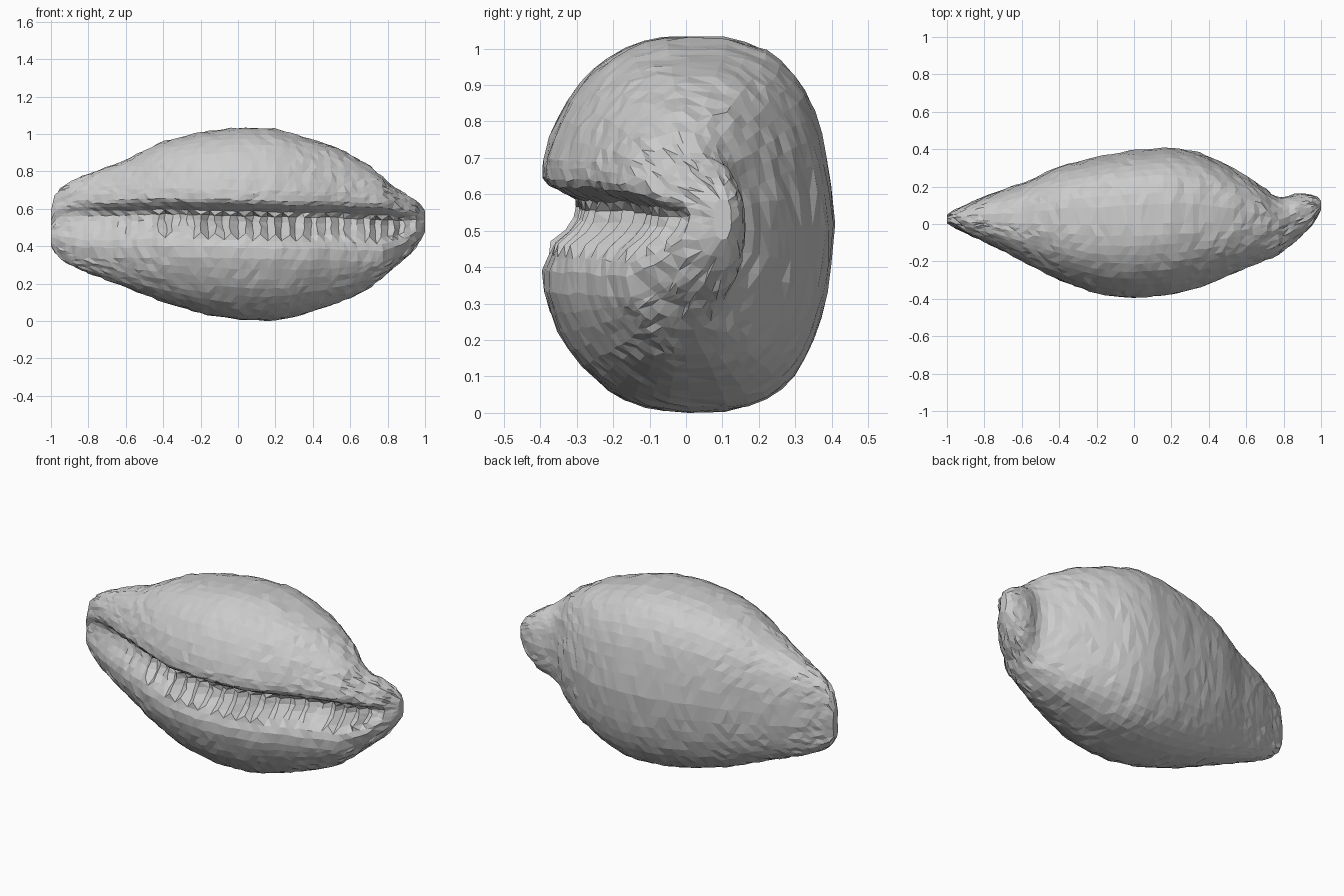
import bpy, bmesh, math, random

if "Cube" in bpy.data.objects:
    bpy.data.objects.remove(bpy.data.objects["Cube"])
random.seed(4)

# stations along the shell: x, z bottom, z top, y front, y back
STATIONS = [
    (-1.0, .40, .59, .00, .05), (-.97, .355, .69, -.02, .07), (-.9, .30, .745, -.06, .10),
    (-.8, .255, .785, -.11, .15), (-.6, .18, .86, -.21, .22), (-.4, .10, .96, -.31, .31),
    (-.2, .04, 1.01, -.385, .36), (0, .005, 1.035, -.405, .395), (.2, .0, 1.03, -.385, .41),
    (.35, .035, .985, -.35, .385), (.5, .085, .94, -.29, .315), (.6, .12, .89, -.25, .26),
    (.7, .175, .83, -.21, .19), (.77, .225, .775, -.19, .135), (.82, .285, .715, -.15, .15),
    (.87, .31, .695, -.10, .165), (.93, .37, .66, -.045, .16), (.97, .42, .63, .02, .15),
    (1.0, .475, .59, .075, .125)]
# aperture: x, depth
DEPTHS = [(-1, .01), (-.93, .03), (-.7, .085), (-.3, .12), (.2, .135), (.75, .135),
          (.85, .1), (.92, .055), (1, .0)]
# slot profile across the lips: z offset, share of depth
SLOT = [(.14, .02), (.11, .06), (.09, .18), (.07, .45), (.05, .8), (.025, 1), (-.005, .95),
        (-.035, .78), (-.07, .47), (-.105, .22), (-.145, .07)]


def lookup(table, x):
    for a, b in zip(table, table[1:]):
        if x <= b[0]:
            t = (x - a[0]) / (b[0] - a[0])
            return [p + (q - p) * t for p, q in zip(a[1:], b[1:])]
    return list(table[-1][1:])


def smooth_lookup(table, x):
    r = .02 * (1 - abs(x)) / (.1 + 1 - abs(x))
    samples = [lookup(table, x + d * r) for d in (-2, -1, 0, 1, 2)]
    return [sum(v) / 5 for v in zip(*samples)]


def section(x, tooth):
    zb, zt, yf, yb = smooth_lookup(STATIONS, x)
    zm, h = (zb + zt) / 2, (zt - zb) / 2
    # the crest stays near the middle plane except at the two ends
    ym = (yf + yb) / 2 * (.5 + .5 * max(0, min(1, (abs(x) - .5) / .3)))
    pts = []
    # boxy back from bottom to top
    for i in range(22):
        s = math.sin(-math.pi / 2 + math.pi * i / 22)
        w = math.copysign(abs(s) ** .8, s)
        y = (1 - abs(w) ** 3) ** (1 / 3) * (1 - .1 * abs(w)) if abs(w) < 1 else 0
        pts.append((ym + (yb - ym) * y, zm + h * w))

    def front(z):
        w = min(1, abs(z - zm) / h)
        return ym + (yf - ym) * (1 - w ** 2.2) ** (1 / 2.2) * 1.02

    # rounded lips with the toothed slot between them
    k = min(1, h / .25)
    a_top = math.asin(.18 * k / h)
    a_bot = -math.asin(.185 * k / h)
    for i in range(11):
        z = zm + h * math.sin(math.pi / 2 + (a_top - math.pi / 2) * i / 10)
        pts.append((front(z), z))
    depth = lookup(DEPTHS, x)[0]
    for i, (dz, share) in enumerate(SLOT):
        z = zm + (dz + .018) * k
        extra = tooth if 5 <= i <= 8 else 0
        pts.append((front(z) + depth * (share + extra), z))
    for i in range(10):
        z = zm + h * math.sin(a_bot + (-math.pi / 2 - a_bot) * i / 10)
        pts.append((front(z), z))
    return pts


# shell body lofted through the stations
bm = bmesh.new()
N = 58
rings = []
for i in range(N + 1):
    t = -1 + 2 * i / N
    x = .75 * t + .25 * math.sin(t * math.pi / 2)
    tooth = (1 if i % 2 else -1) * random.uniform(.03, .2) * max(0, min(1, (x + .8) / .5))
    ring = []
    for y, z in section(x, tooth):
        j = .005 if 0 < i < N else 0
        ring.append(bm.verts.new((x + random.uniform(-j, j) * 1.6, y + random.uniform(-j, j) * .6,
                                  z + random.uniform(-j, j) * .8)))
    rings.append(ring)
n = len(rings[0])
for a, b in zip(rings, rings[1:]):
    for k in range(n):
        m = (k + 1) % n
        bm.faces.new((a[k], a[m], b[m], b[k]))
bm.faces.new(rings[0][::-1])
bm.faces.new(rings[-1])
# chipped triangular facets, merged where they crowd at the tips
bmesh.ops.remove_doubles(bm, verts=bm.verts[:], dist=.014)
bmesh.ops.triangulate(bm, faces=bm.faces[:], quad_method='SHORT_EDGE')
bmesh.ops.recalc_face_normals(bm, faces=bm.faces[:])
for v in bm.verts:
    v.co.z = max(0, v.co.z)
me = bpy.data.meshes.new("sea_shell")
bm.to_mesh(me)
bm.free()
shell = bpy.data.objects.new("sea_shell", me)
bpy.context.collection.objects.link(shell)
